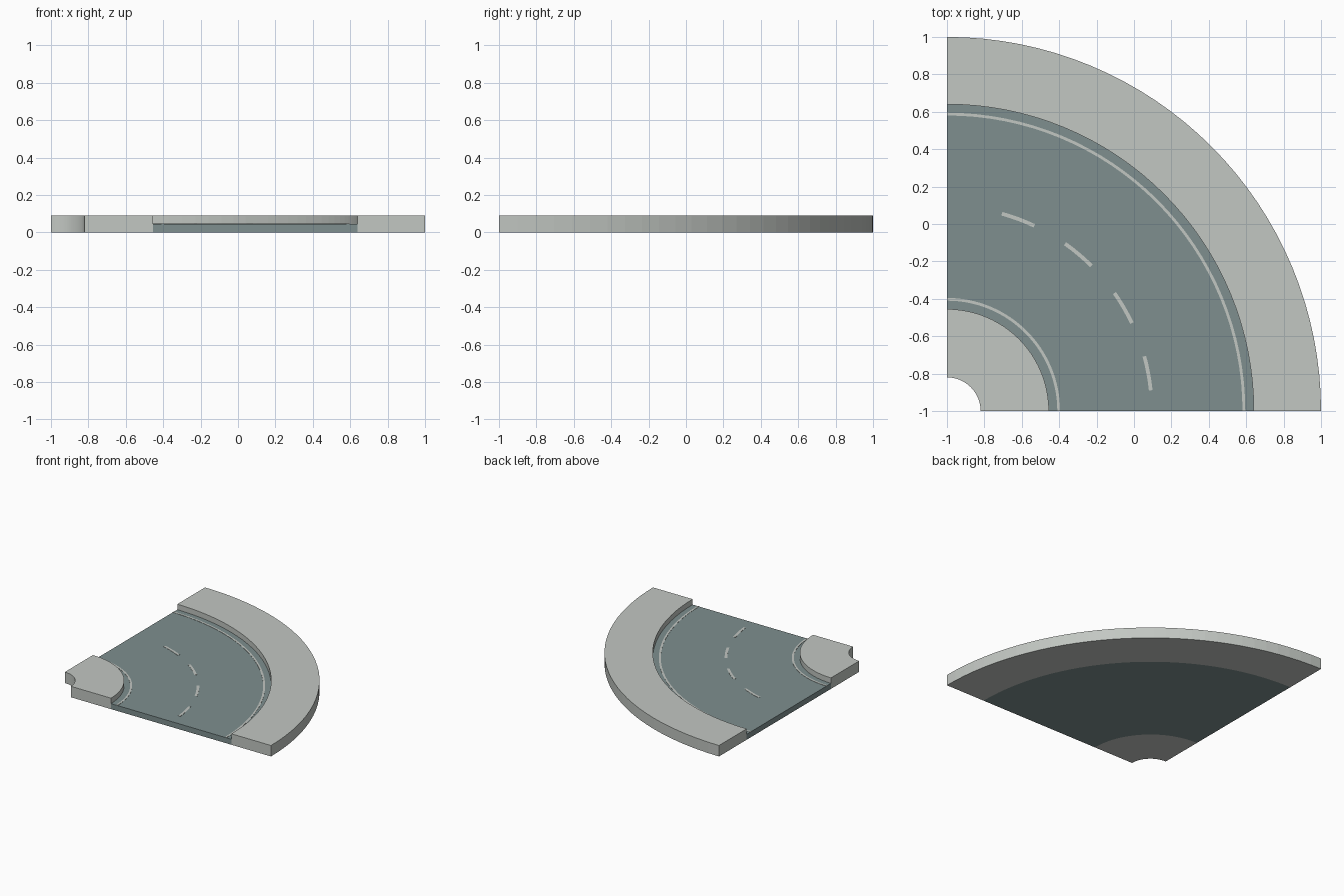
import bpy, bmesh
from math import cos, sin, radians

cube = bpy.data.objects.get("Cube")
if cube:
    bpy.data.objects.remove(cube)

CORNER = -1.0      # centre of the bend in x and y
KERB_TOP = 0.09
ROAD_TOP = 0.045


def material(name, rgb):
    mat = bpy.data.materials.new(name)
    mat.use_nodes = True
    mat.diffuse_color = (*rgb, 1)
    mat.node_tree.nodes["Principled BSDF"].inputs["Base Color"].default_value = (*rgb, 1)
    return mat


concrete = material("pale concrete", (0.54, 0.57, 0.54))
asphalt = material("grey asphalt", (0.21, 0.275, 0.275))


def arc_slab(name, r_in, r_out, z_low, z_high, mat, start=0, end=90, steps=32):
    """Sweep a rectangular section around the bend's centre."""
    bm = bmesh.new()
    section = [(r_in, z_low), (r_out, z_low), (r_out, z_high), (r_in, z_high)]
    rings = []
    for i in range(steps + 1):
        a = radians(start + (end - start) * i / steps)
        rings.append([bm.verts.new((CORNER + r * cos(a), CORNER + r * sin(a), z))
                      for r, z in section])
    for a, b in zip(rings, rings[1:]):
        for k in range(4):
            n = (k + 1) % 4
            bm.faces.new((a[k], a[n], b[n], b[k]))
    bm.faces.new(rings[0])
    bm.faces.new(rings[-1][::-1])
    bmesh.ops.recalc_face_normals(bm, faces=bm.faces)
    mesh = bpy.data.meshes.new(name)
    bm.to_mesh(mesh)
    bm.free()
    mesh.materials.append(mat)
    obj = bpy.data.objects.new(name, mesh)
    bpy.context.collection.objects.link(obj)
    return obj


# Road bed and the raised pavements on both sides
arc_slab("road", 0.545, 1.64, 0, ROAD_TOP, asphalt)
arc_slab("inner_pavement", 0.18, 0.545, 0, KERB_TOP, concrete)
arc_slab("outer_pavement", 1.64, 2.0, 0, KERB_TOP, concrete)

# Painted edge lines
paint = (ROAD_TOP, ROAD_TOP + 0.002)
arc_slab("inner_edge_line", 0.59, 0.605, *paint, concrete)
arc_slab("outer_edge_line", 1.58, 1.595, *paint, concrete)

# Painted centre dashes
for i in range(4):
    start = 5.8 + 19.65 * i
    arc_slab(f"centre_dash_{i + 1}", 1.085, 1.105, *paint, concrete,
             start, start + 9.7, 4)
